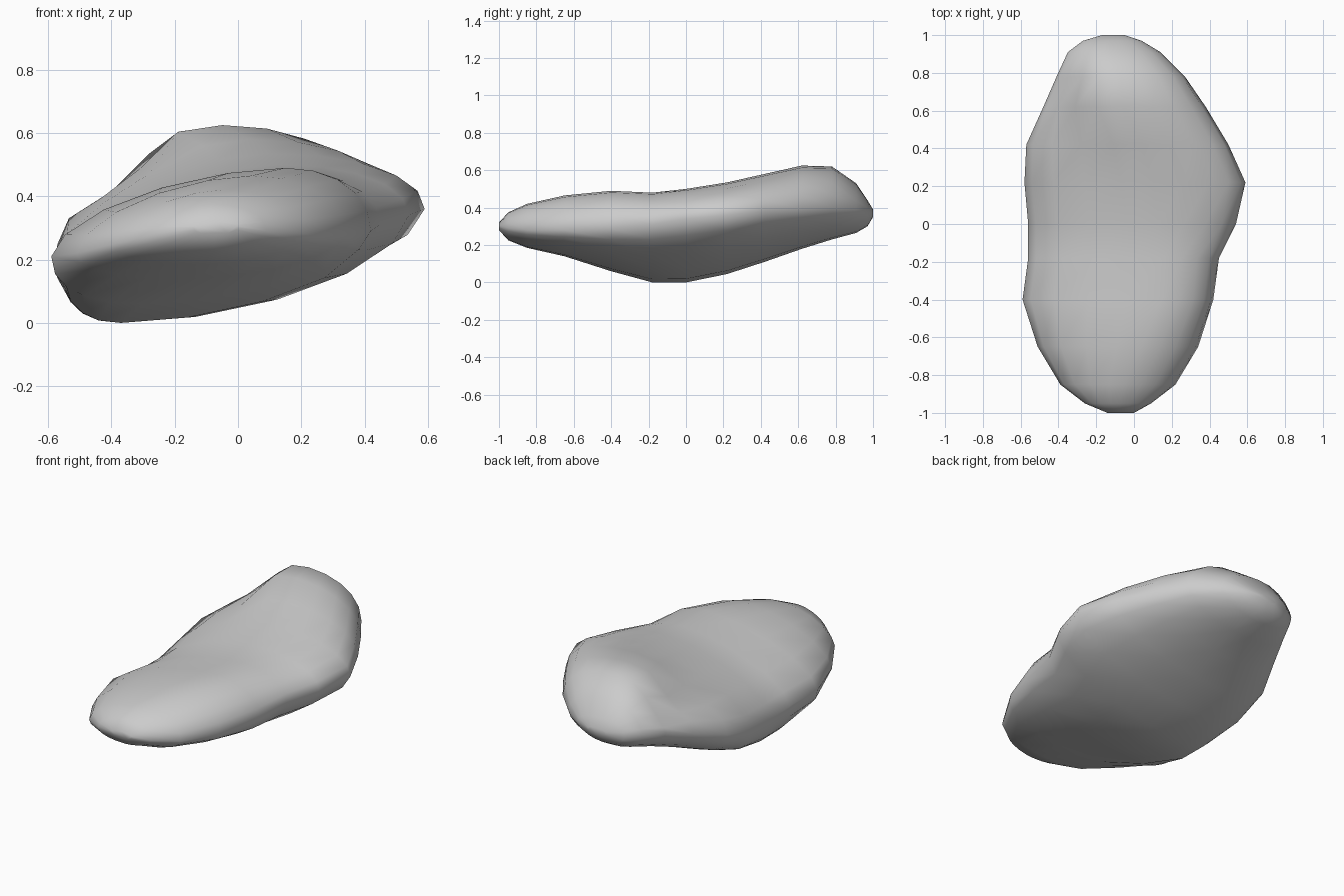
import bpy, bmesh, math

if "Cube" in bpy.data.objects:
    bpy.data.objects.remove(bpy.data.objects["Cube"])

# Cross-sections along y: y, left x/z, ridge x/z, right x/z, keel x/z
SECTIONS = [
    (-1.00, -.14, .30, -.07, .32, .00, .30, -.07, .28),
    (-.95, -.26, .28, -.08, .375, .09, .29, -.08, .225),
    (-.85, -.39, .25, -.05, .42, .22, .28, -.10, .185),
    (-.65, -.51, .22, .04, .465, .34, .28, -.15, .14),
    (-.40, -.59, .21, .15, .49, .42, .29, -.30, .06),
    (-.18, -.56, .19, .16, .48, .45, .31, -.37, .00),
    (.00, -.56, .18, .13, .50, .54, .34, -.37, .00),
    (.22, -.58, .20, .10, .535, .59, .36, -.37, .045),
    (.42, -.57, .25, .04, .58, .50, .38, -.30, .11),
    (.62, -.48, .31, -.05, .625, .38, .39, -.20, .18),
    (.78, -.41, .36, -.08, .62, .27, .40, -.15, .23),
    (.91, -.35, .38, -.12, .53, .14, .39, -.12, .265),
    (.97, -.27, .37, -.13, .44, .04, .38, -.12, .30),
    (1.00, -.17, .37, -.11, .39, -.05, .37, -.11, .35),
]
QUARTER = 5  # points per quarter of a ring


def quarter(side, peak, power, reverse):
    """Superellipse arc from the side point to the ridge or keel point."""
    pts = []
    for i in range(QUARTER):
        a = math.pi / 2 * i / QUARTER
        if reverse:
            a = math.pi / 2 - a
        c, s = max(math.cos(a), 0) ** power, max(math.sin(a), 0) ** power
        pts.append((peak[0] + (side[0] - peak[0]) * c,
                    side[1] + (peak[1] - side[1]) * s))
    return pts


bm = bmesh.new()
rings = []
for y, *v in SECTIONS:
    left, ridge, right, keel = [tuple(v[i:i + 2]) for i in range(0, 8, 2)]
    left_power = 0.95 if y > .5 else 1.2
    pts = (quarter(left, ridge, left_power, False) + quarter(right, ridge, 0.95, True)
           + quarter(right, keel, 1.15, False) + quarter(left, keel, 0.85, True))
    rings.append([bm.verts.new((x, y, z)) for x, z in pts])

# Skin between rings and close both ends
n = 4 * QUARTER
for a, b in zip(rings, rings[1:]):
    for i in range(n):
        bm.faces.new((a[i], a[(i + 1) % n], b[(i + 1) % n], b[i]))
bm.faces.new(rings[0])
bm.faces.new(rings[-1])

# Hollows along the upper left flank: x, y, width, length, depth
for hx, hy, w, l, depth in [(-.36, .66, .10, .20, .10), (-.34, .36, .13, .2, .03)]:
    for v in bm.verts:
        if v.co.z > 0.38 and v.co.x < 0:
            d = ((v.co.x - hx) / w) ** 2 + ((v.co.y - hy) / l) ** 2
            v.co.z -= depth * math.exp(-d)

bmesh.ops.recalc_face_normals(bm, faces=bm.faces)
mesh = bpy.data.meshes.new("rock")
bm.to_mesh(mesh)
bm.free()
rock = bpy.data.objects.new("rock", mesh)
bpy.context.collection.objects.link(rock)
for p in mesh.polygons:
    p.use_smooth = True
